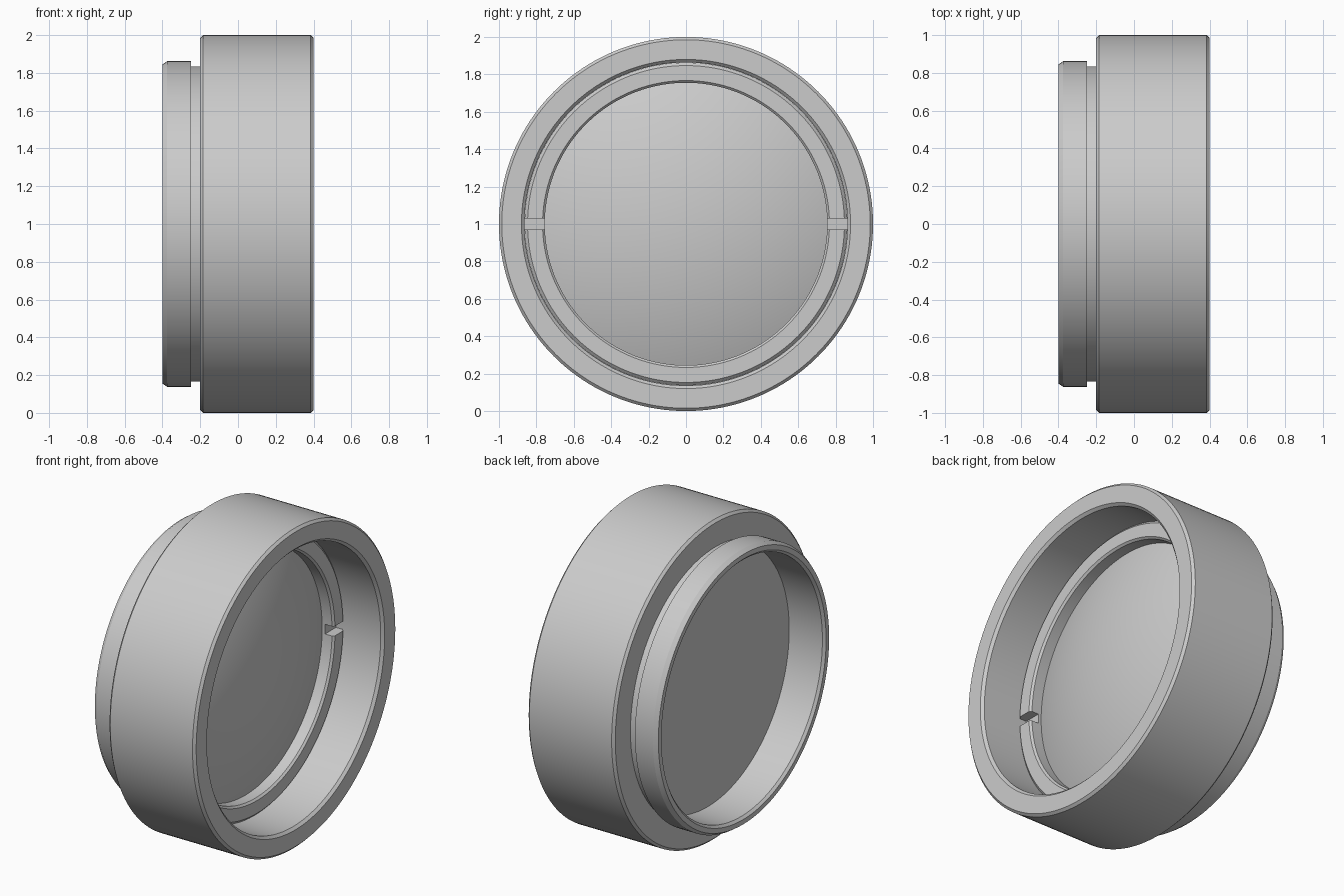
import bpy
import bmesh
import math
from mathutils import Vector

if "Cube" in bpy.data.objects:
    bpy.data.objects.remove(bpy.data.objects["Cube"])

SIDES = 160
AXIS_HEIGHT = 1.0

grey = bpy.data.materials.new("plain grey")
grey.use_nodes = True
grey.diffuse_color = (0.6, 0.6, 0.6, 1)
grey.node_tree.nodes["Principled BSDF"].inputs["Base Color"].default_value = (0.6, 0.6, 0.6, 1)


def finish(bm, name):
    bmesh.ops.recalc_face_normals(bm, faces=bm.faces)
    mesh = bpy.data.meshes.new(name)
    bm.to_mesh(mesh)
    bm.free()
    mesh.materials.append(grey)
    obj = bpy.data.objects.new(name, mesh)
    bpy.context.collection.objects.link(obj)
    return obj


def smooth(obj):
    bpy.ops.object.select_all(action="DESELECT")
    obj.select_set(True)
    bpy.context.view_layer.objects.active = obj
    bpy.ops.object.shade_smooth_by_angle(angle=math.radians(25))


def lathe(name, profile, closed=True):
    """Turn an (x, radius) profile around the horizontal x axis."""
    bm = bmesh.new()
    verts = [bm.verts.new((x, 0, AXIS_HEIGHT + r)) for x, r in profile]
    pairs = list(zip(verts, verts[1:]))
    if closed:
        pairs.append((verts[-1], verts[0]))
    edges = [bm.edges.new(p) for p in pairs]
    bmesh.ops.spin(bm, geom=verts + edges, cent=(0, 0, AXIS_HEIGHT), axis=(1, 0, 0),
                   angle=math.tau, steps=SIDES, use_merge=True)
    bmesh.ops.remove_doubles(bm, verts=bm.verts, dist=1e-5)
    return finish(bm, name)


# Barrel with stepped rear collar, front bore and lens seat
barrel = lathe("barrel", [
    (0.40, 0.88), (0.40, 0.985), (0.385, 1.0),
    (-0.185, 1.0), (-0.20, 0.985), (-0.20, 0.835),
    (-0.25, 0.835), (-0.25, 0.862), (-0.375, 0.862), (-0.40, 0.845),
    (-0.40, 0.815), (-0.385, 0.80), (-0.155, 0.80),
    (-0.155, 0.864), (0.384, 0.864),
])
smooth(barrel)

# Lens: flat at the back, shallow dome at the front
LENS_RADIUS, EDGE_X, SAG, STEPS = 0.862, 0.01, 0.185, 20
sphere = (LENS_RADIUS ** 2 + SAG ** 2) / (2 * SAG)
half_angle = math.asin(LENS_RADIUS / sphere)
dome = []
for i in range(STEPS + 1):
    a = half_angle * (1 - i / STEPS)
    dome.append((EDGE_X + SAG - sphere * (1 - math.cos(a)), sphere * math.sin(a)))
lens = lathe("lens", [(-0.153, 0), (-0.153, LENS_RADIUS)] + dome, closed=False)
smooth(lens)

# Retaining ring with two spanner slots
ring = lathe("retaining_ring", [
    (0.135, 0.767), (0.135, 0.847), (0.12, 0.863),
    (0.035, 0.863), (0.035, 0.755), (0.123, 0.755),
])
bm = bmesh.new()
for side in (-1, 1):
    made = bmesh.ops.create_cube(bm, size=1)["verts"]
    bmesh.ops.scale(bm, vec=(0.14, 0.2, 0.06), verts=made)
    bmesh.ops.translate(bm, vec=Vector((0.145, side * 0.81, AXIS_HEIGHT)), verts=made)
cutter = finish(bm, "slot_cutter")
cutter.hide_render = True
slots = ring.modifiers.new("slots", "BOOLEAN")
slots.operation = "DIFFERENCE"
slots.solver = "EXACT"
slots.object = cutter
bpy.context.view_layer.objects.active = ring
bpy.ops.object.modifier_apply(modifier="slots")
bpy.data.objects.remove(cutter)
smooth(ring)
